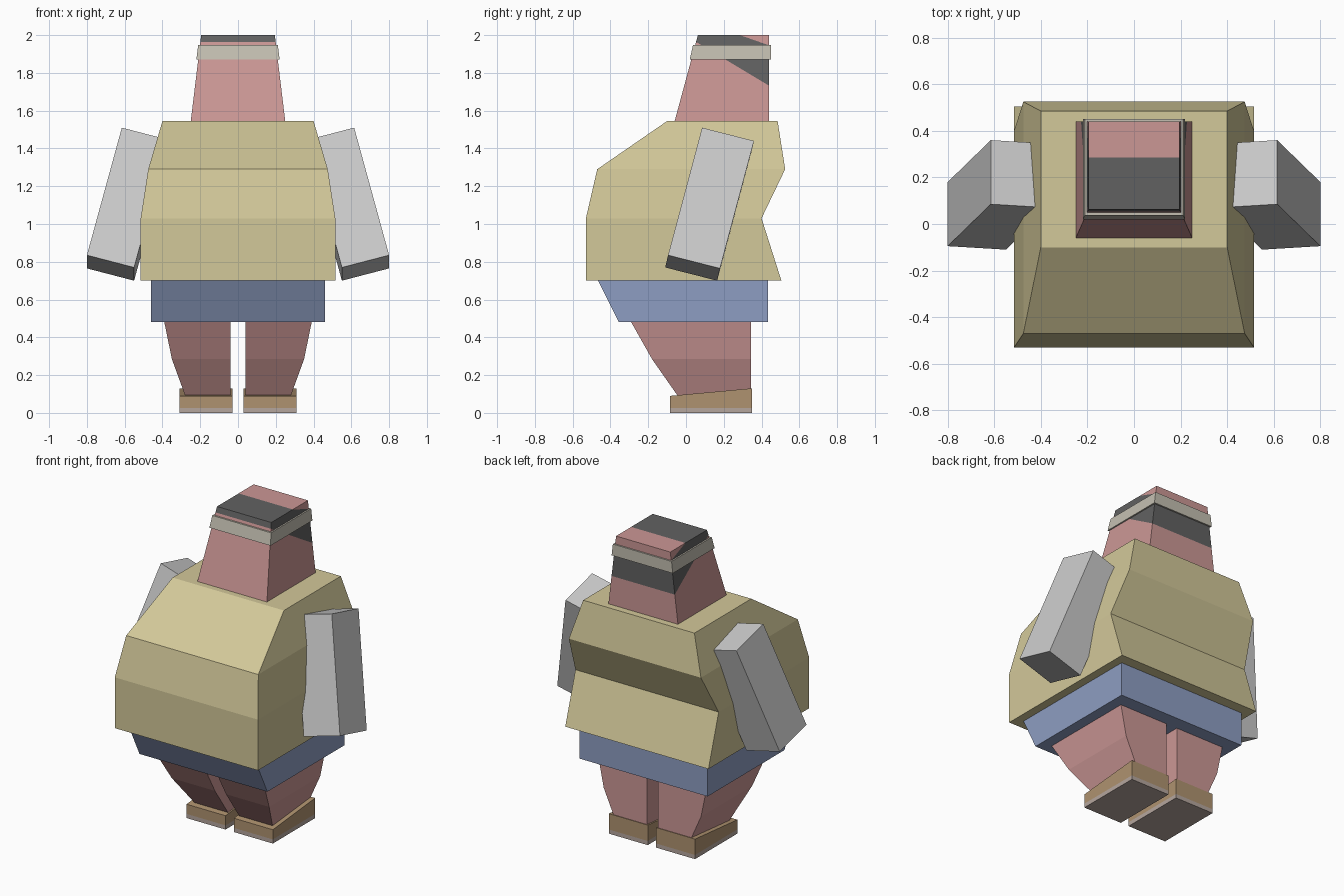
import bpy, bmesh
from mathutils import Vector, Matrix

if "Cube" in bpy.data.objects:
    bpy.data.objects.remove(bpy.data.objects["Cube"])


def material(name, rgb):
    m = bpy.data.materials.new(name)
    m.diffuse_color = (*rgb, 1)
    m.use_nodes = True
    m.node_tree.nodes["Principled BSDF"].inputs["Base Color"].default_value = m.diffuse_color
    return m


OLIVE = material("olive", (0.65, 0.58, 0.32))
BLUE = material("blue", (0.27, 0.34, 0.54))
SKIN = material("skin", (0.60, 0.31, 0.30))
BROWN = material("brown", (0.43, 0.29, 0.16))
SOLE = material("sole", (0.46, 0.38, 0.34))
BLACK = material("black", (0.12, 0.12, 0.12))
BAND = material("band", (0.55, 0.52, 0.44))


def finish(bm, name, mats, mirror=False):
    bmesh.ops.recalc_face_normals(bm, faces=bm.faces[:])
    me = bpy.data.meshes.new(name)
    bm.to_mesh(me)
    bm.free()
    for m in mats:
        me.materials.append(m)
    ob = bpy.data.objects.new(name, me)
    bpy.context.collection.objects.link(ob)
    if mirror:
        ob.modifiers.new("mirror", "MIRROR").use_mirror_merge = False
    return ob


def loft(sections):
    """Closed solid through rectangles (x0, x1, y0, y1, z_front, z_back)."""
    bm = bmesh.new()
    rings = []
    for x0, x1, y0, y1, zf, zb in sections:
        pts = ((x0, y0, zf), (x1, y0, zf), (x1, y1, zb), (x0, y1, zb))
        rings.append([bm.verts.new(p) for p in pts])
    for a, b in zip(rings, rings[1:]):
        for i in range(4):
            j = (i + 1) % 4
            bm.faces.new((a[i], a[j], b[j], b[i]))
    bm.faces.new(rings[0])
    bm.faces.new(rings[-1])
    return bm


def level(half, y0, y1, z):
    return (-half, half, y0, y1, z, z)


# Torso and shorts
finish(loft([level(0.515, -0.53, 0.505, 0.70), level(0.515, -0.53, 0.40, 1.03),
             level(0.475, -0.47, 0.525, 1.29), level(0.40, -0.10, 0.485, 1.545)]),
       "torso", [OLIVE])
finish(loft([level(0.46, -0.355, 0.435, 0.48), level(0.46, -0.465, 0.435, 0.70)]),
       "shorts", [BLUE])

# Legs, shoes and soles
finish(loft([(0.04, 0.28, -0.045, 0.345, 0.092, 0.128),
             (0.04, 0.35, -0.18, 0.345, 0.285, 0.285),
             (0.04, 0.39, -0.29, 0.345, 0.48, 0.48)]), "legs", [SKIN], True)
finish(loft([(0.03, 0.31, -0.085, 0.35, 0.027, 0.027),
             (0.03, 0.31, -0.085, 0.35, 0.09, 0.13)]), "shoes", [BROWN], True)
finish(loft([(0.03, 0.31, -0.085, 0.35, 0, 0),
             (0.03, 0.31, -0.085, 0.35, 0.027, 0.027)]), "soles", [SOLE], True)

# Head, cut by two sloping planes that bound the black band of cloth
head = loft([level(0.25, -0.06, 0.44, 1.545), level(0.195, 0.063, 0.44, 2.0)])
low = (Vector((0, 0.21, 1.87)), Vector((0, 0.6, 1)))
high = (Vector((0, 0.285, 2.0)), Vector((0, 0.35, 1)))
for co, no in (low, high):
    bmesh.ops.bisect_plane(head, geom=head.verts[:] + head.edges[:] + head.faces[:],
                           plane_co=co, plane_no=no)
for f in head.faces:
    c = f.calc_center_median()
    if (c - low[0]).dot(low[1]) > 0 > (c - high[0]).dot(high[1]):
        f.material_index = 1
finish(head, "head", [SKIN, BLACK])
finish(loft([level(0.22, 0.02, 0.45, 1.872), level(0.211, 0.037, 0.45, 1.947)]),
       "headband", [BAND])

# Arms: slanted boxes given by an outer top corner and three edges
corner = Vector((0.615, 0.085, 1.51))
edges = [Vector((-0.25, -0.015, -0.065)), Vector((0, 0.275, -0.07)),
         Vector((0.185, -0.18, -0.675))]
frame = Matrix(edges).transposed().to_4x4()
frame.translation = corner + sum(edges, Vector()) / 2
arm = bmesh.new()
bmesh.ops.create_cube(arm, size=1, matrix=frame)
finish(arm, "arms", [], True)
